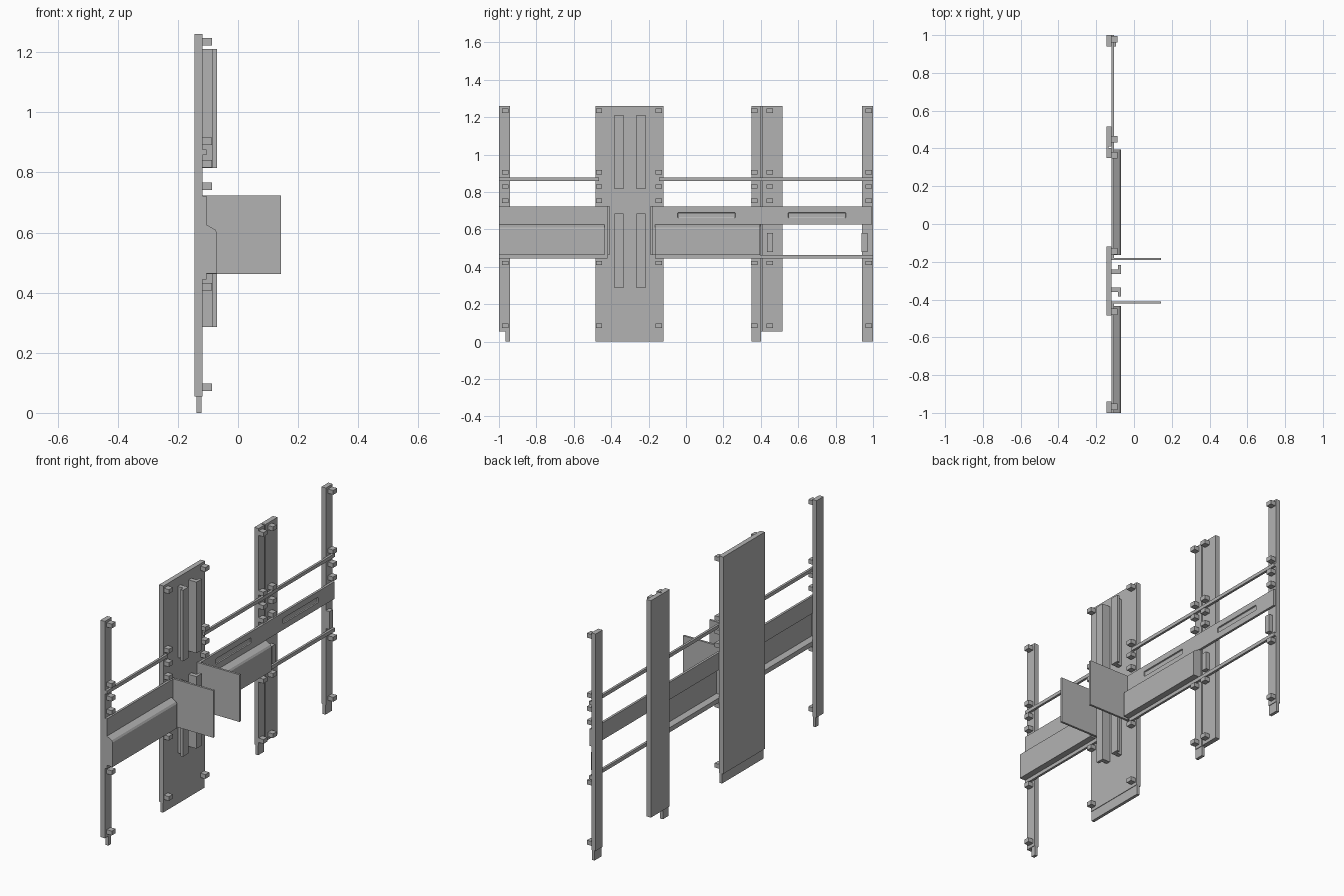
import bpy
import bmesh

cube = bpy.data.objects.get("Cube")
if cube:
    bpy.data.objects.remove(cube, do_unlink=True)

grey = bpy.data.materials.new("plain_grey")
grey.use_nodes = True
colour = (0.45, 0.45, 0.45, 1)
grey.diffuse_color = colour
grey.node_tree.nodes["Principled BSDF"].inputs["Base Color"].default_value = colour

BACK, FACE = -0.145, -0.118      # wall panel back and front
SKIN = -0.105                    # front of rails and strips


def finish(name, bm):
    bmesh.ops.recalc_face_normals(bm, faces=bm.faces)
    mesh = bpy.data.meshes.new(name)
    bm.to_mesh(mesh)
    bm.free()
    mesh.materials.append(grey)
    obj = bpy.data.objects.new(name, mesh)
    bpy.context.collection.objects.link(obj)
    return obj


def box(name, xs, ys, zs):
    bm = bmesh.new()
    bmesh.ops.create_cube(bm, size=1)
    for v in bm.verts:
        v.co = [(r[0] + r[1]) / 2 + c * (r[1] - r[0]) for c, r in zip(v.co, (xs, ys, zs))]
    return finish(name, bm)


def prism(name, outline, axis, start, end):
    """Extrude a 2D outline along y (points x,z) or z (points x,y)."""
    bm = bmesh.new()
    place = (lambda a, b: (a, start, b)) if axis == "y" else (lambda a, b: (a, b, start))
    face = bm.faces.new([bm.verts.new(place(a, b)) for a, b in outline])
    moved = bmesh.ops.extrude_face_region(bm, geom=[face])["geom"]
    shift = (0, end - start, 0) if axis == "y" else (0, 0, end - start)
    bmesh.ops.translate(bm, vec=shift, verts=[g for g in moved if isinstance(g, bmesh.types.BMVert)])
    return finish(name, bm)


# Wall panels, each with a thinner tongue below
panels = {
    "front_post": ((-1, -0.94), (-0.965, -0.94)),
    "wide_panel": ((-0.485, -0.12), (-0.485, -0.12)),
    "middle_post": ((0.35, 0.402), (0.35, 0.40)),
    "joined_post": ((0.41, 0.515), None),
    "rear_post": ((0.94, 1), (0.94, 1)),
}
for name, (span, tongue) in panels.items():
    box(name, (BACK, FACE), span, (0.055, 1.26))
    if tongue:
        box(name + "_tongue", (-0.138, -0.121), tongue, (0, 0.055))
box("joint_backing", (BACK, -0.135), (0.402, 0.41), (0.055, 1.26))

# Small clips in rows up the panels
for y in (-0.967, -0.465, -0.145, 0.365, 0.448, 0.977):
    for z in (0.085, 0.42, 0.754, 0.829, 0.904, 1.235):
        box("clip", (FACE - 0.002, -0.087), (y - 0.017, y + 0.017), (z - 0.012, z + 0.012))

# Raised blocks beside the lower opening
for y in (0.448, 0.955):
    box("raised_block", (FACE - 0.002, -0.095), (y - 0.016, y + 0.016), (0.48, 0.58))

# Horizontal rails
for ys in ((-1, -0.465), (-0.145, 1)):
    box("upper_rail", (FACE, SKIN), ys, (0.858, 0.877))
for ys in ((-1, -0.42), (-0.165, 1)):
    box("lower_rail", (FACE, SKIN), ys, (0.444, 0.464))

# Flat strips, the long one with two shallow slots
box("short_strip", (FACE, SKIN), (-1, -0.42), (0.626, 0.722))
strip = box("long_strip", (FACE, SKIN), (-0.19, 0.995), (0.626, 0.722))
for centre in (0.11, 0.70):
    cutter = box("slot_cutter", (SKIN - 0.008, SKIN + 0.02),
                 (centre - 0.155, centre + 0.155), (0.66, 0.69))
    bevel = cutter.modifiers.new("round", "BEVEL")
    bevel.width = 0.006
    bevel.segments = 2
    cutter.hide_render = True
    cutter.hide_set(True)
    cut = strip.modifiers.new("slot", "BOOLEAN")
    cut.object = cutter
    cut.operation = "DIFFERENCE"

# Hollow armrests, open at the back, with end caps
outer = [(SKIN, 0.626), (-0.076, 0.61), (-0.07, 0.60), (-0.07, 0.464), (FACE, 0.464)]
inner = [(FACE, 0.47), (-0.077, 0.47), (-0.077, 0.597), (-0.082, 0.604), (FACE, 0.626)]
for start, end in ((-1, -0.435), (-0.165, 0.395)):
    prism("armrest_shell", outer + inner, "y", start, end)
    for y in (start, end - 0.008):
        prism("armrest_cap", outer + [(FACE, 0.626)], "y", y, y + 0.008)

# Projecting divider plates
for y in (-0.415, -0.185):
    box("divider_plate", (FACE, 0.143), (y - 0.006, y + 0.006), (0.462, 0.724))
box("divider_root", (FACE, SKIN), (-0.44, -0.42), (0.464, 0.63))
box("divider_root", (FACE, SKIN), (-0.18, -0.165), (0.464, 0.63))

# Angle bars on the wide panel, mirrored about its middle
for side in (-1, 1):
    angle = [(FACE - 0.002, 0.035), (FACE - 0.002, 0.06), (-0.085, 0.06),
             (-0.085, 0.083), (-0.07, 0.083), (-0.07, 0.035)]
    if side > 0:
        outline = [(x, -0.30 + d) for x, d in angle]
    else:
        outline = [(x, -0.30 - d) for x, d in angle]
    for low, high in ((0.285, 0.685), (0.815, 1.21)):
        prism("angle_bar", outline, "z", low, high)
